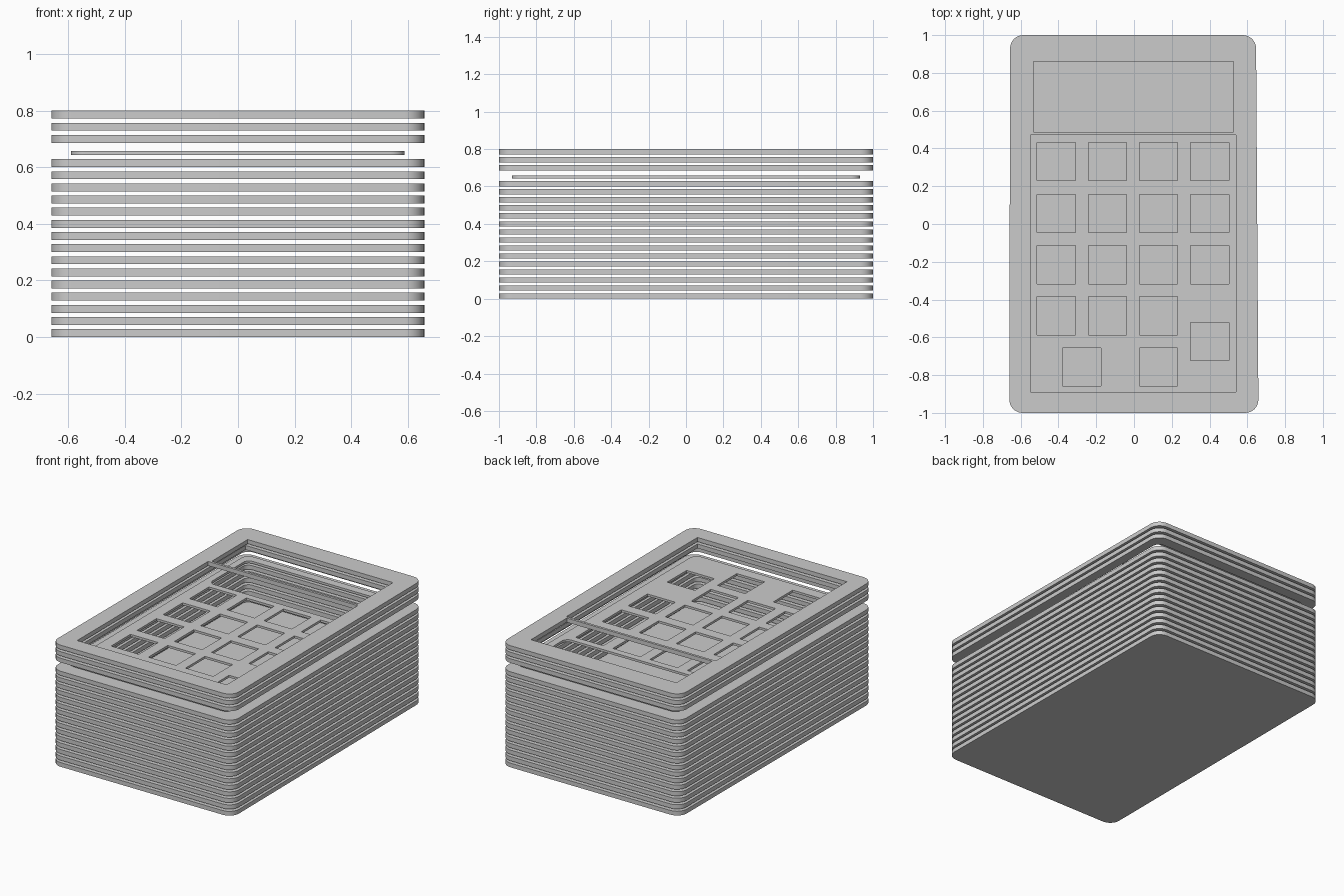
import bpy, bmesh, math

cube = bpy.data.objects.get("Cube")
if cube:
    bpy.data.objects.remove(cube)

grey = bpy.data.materials.new("plain_grey")
grey.use_nodes = True
colour = (0.6, 0.6, 0.6, 1)
grey.diffuse_color = colour
grey.node_tree.nodes["Principled BSDF"].inputs["Base Color"].default_value = colour

PITCH, THICK = 0.0429, 0.028


def outline(x0, x1, y0, y1, r=0.0, steps=8):
    """Rectangle points, with rounded corners when r > 0."""
    if r == 0:
        return [(x0, y0), (x1, y0), (x1, y1), (x0, y1)]
    centres = [(x1 - r, y1 - r), (x0 + r, y1 - r), (x0 + r, y0 + r), (x1 - r, y0 + r)]
    pts = []
    for i, (cx, cy) in enumerate(centres):
        for k in range(steps + 1):
            a = math.pi / 2 * (i + k / steps)
            pts.append((cx + r * math.cos(a), cy + r * math.sin(a)))
    return pts


def taper(pts):
    """Draw the sides in slightly towards the back, more on the left."""
    return [(x - 0.0065 * (y + 1) if x > 0 else x + 0.002 * (y + 1), y) for x, y in pts]


def sheet(name, z, thick, loops):
    """Flat sheet: the first loop is the rim, the others are holes."""
    curve = bpy.data.curves.new(name + "_profile", 'CURVE')
    curve.dimensions = '2D'
    curve.fill_mode = 'BOTH'
    curve.extrude = thick / 2
    for pts in loops:
        spline = curve.splines.new('POLY')
        spline.points.add(len(pts) - 1)
        for p, (x, y) in zip(spline.points, pts):
            p.co = (x, y, 0, 1)
        spline.use_cyclic_u = True
    temp = bpy.data.objects.new(name + "_profile", curve)
    bpy.context.collection.objects.link(temp)
    bpy.context.view_layer.update()
    deps = bpy.context.evaluated_depsgraph_get()
    mesh = bpy.data.meshes.new_from_object(temp.evaluated_get(deps))
    bpy.data.objects.remove(temp)
    # weld caps to walls
    bm = bmesh.new()
    bm.from_mesh(mesh)
    bmesh.ops.remove_doubles(bm, verts=bm.verts, dist=1e-5)
    bmesh.ops.recalc_face_normals(bm, faces=bm.faces)
    bm.to_mesh(mesh)
    bm.free()
    mesh.name = name
    mesh.materials.clear()
    mesh.materials.append(grey)
    obj = bpy.data.objects.new(name, mesh)
    obj.location.z = z + thick / 2
    bpy.context.collection.objects.link(obj)
    bpy.ops.object.select_all(action='DESELECT')
    obj.select_set(True)
    bpy.context.view_layer.objects.active = obj
    bpy.ops.object.shade_smooth_by_angle()


rim = taper(outline(-0.66, 0.659, -1, 1, 0.07))
cavity = outline(-0.55, 0.545, -0.89, 0.875, 0.04)
panel_rim = outline(-0.59, 0.588, -0.93, 0.93, 0.05)

# Solid base sheets, then hollow body frames
for i in range(15):
    if i < 9:
        sheet(f"base_sheet_{i + 1}", i * PITCH, THICK, [rim])
    else:
        sheet(f"body_frame_{i - 8}", i * PITCH, THICK, [rim, cavity])

# Key panel with a display cutout and square key holes
KEY = 0.202
columns = [-0.513, -0.241, 0.029, 0.3]
rows = [0.229, -0.045, -0.317, -0.587]
corners = [(x, y) for y in rows for x in columns][:-1]
corners += [(-0.378, -0.858), (0.029, -0.858), (0.3, -0.723)]
keys = [outline(x, x + KEY, y, y + KEY) for x, y in corners]
display = outline(-0.545, 0.54, 0.477, 0.875, 0.04)
sheet("key_panel", 15 * PITCH - 0.001, 0.015, [panel_rim, display] + keys)

# Spacer frame cut to the panel size, then the open bezel frame
sheet("spacer_frame", 16 * PITCH, THICK, [rim, panel_rim])
sheet("bezel_frame", 17 * PITCH, THICK,
      [rim, outline(-0.548, 0.54, -0.89, 0.86)])

# Top bezel with its crossbar
sheet("top_bezel", 18 * PITCH, THICK,
      [rim, outline(-0.532, 0.526, 0.488, 0.86), outline(-0.548, 0.54, -0.89, 0.472)])
